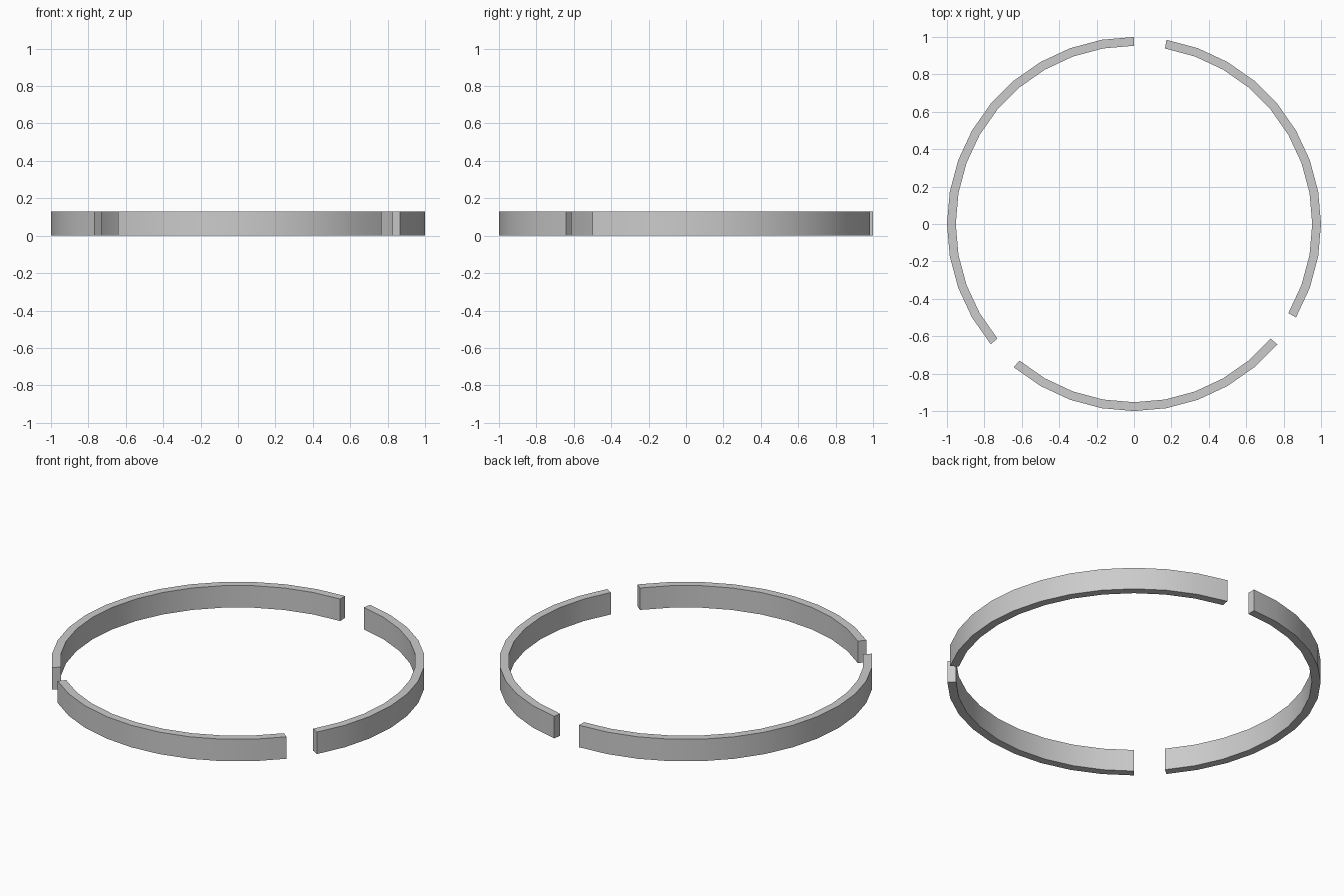
import bpy, bmesh, math

if "Cube" in bpy.data.objects:
    bpy.data.objects.remove(bpy.data.objects["Cube"])

R_OUT, R_IN, HEIGHT, STEP = 1.0, 0.953, 0.13, 10


def arc_band(name, start, end):
    """Rectangular profile swept around z between two angles in degrees."""
    bm = bmesh.new()
    a = math.radians(start)
    profile = [(R_IN, 0), (R_OUT, 0), (R_OUT, HEIGHT), (R_IN, HEIGHT)]
    face = bm.faces.new([bm.verts.new((r * math.cos(a), r * math.sin(a), z))
                         for r, z in profile])
    bmesh.ops.spin(bm, geom=[face] + face.edges[:] + face.verts[:],
                   cent=(0, 0, 0), axis=(0, 0, 1),
                   angle=math.radians(end - start),
                   steps=(end - start) // STEP, use_duplicate=False)
    # close the starting end if the sweep moved the cap away
    bmesh.ops.remove_doubles(bm, verts=bm.verts[:], dist=1e-5)
    open_edges = [e for e in bm.edges if e.is_boundary]
    if open_edges:
        bmesh.ops.holes_fill(bm, edges=open_edges, sides=4)
    bmesh.ops.recalc_face_normals(bm, faces=bm.faces[:])
    mesh = bpy.data.meshes.new(name)
    bm.to_mesh(mesh)
    bm.free()
    obj = bpy.data.objects.new(name, mesh)
    bpy.context.collection.objects.link(obj)
    bpy.ops.object.select_all(action='DESELECT')
    obj.select_set(True)
    bpy.context.view_layer.objects.active = obj
    bpy.ops.object.shade_smooth_by_angle(angle=math.radians(30))
    return obj


# Three ring segments, each separated by a one-step gap
arc_band("left_ring_segment", 90, 220)
arc_band("front_ring_segment", 230, 320)
arc_band("right_ring_segment", 330, 440)
